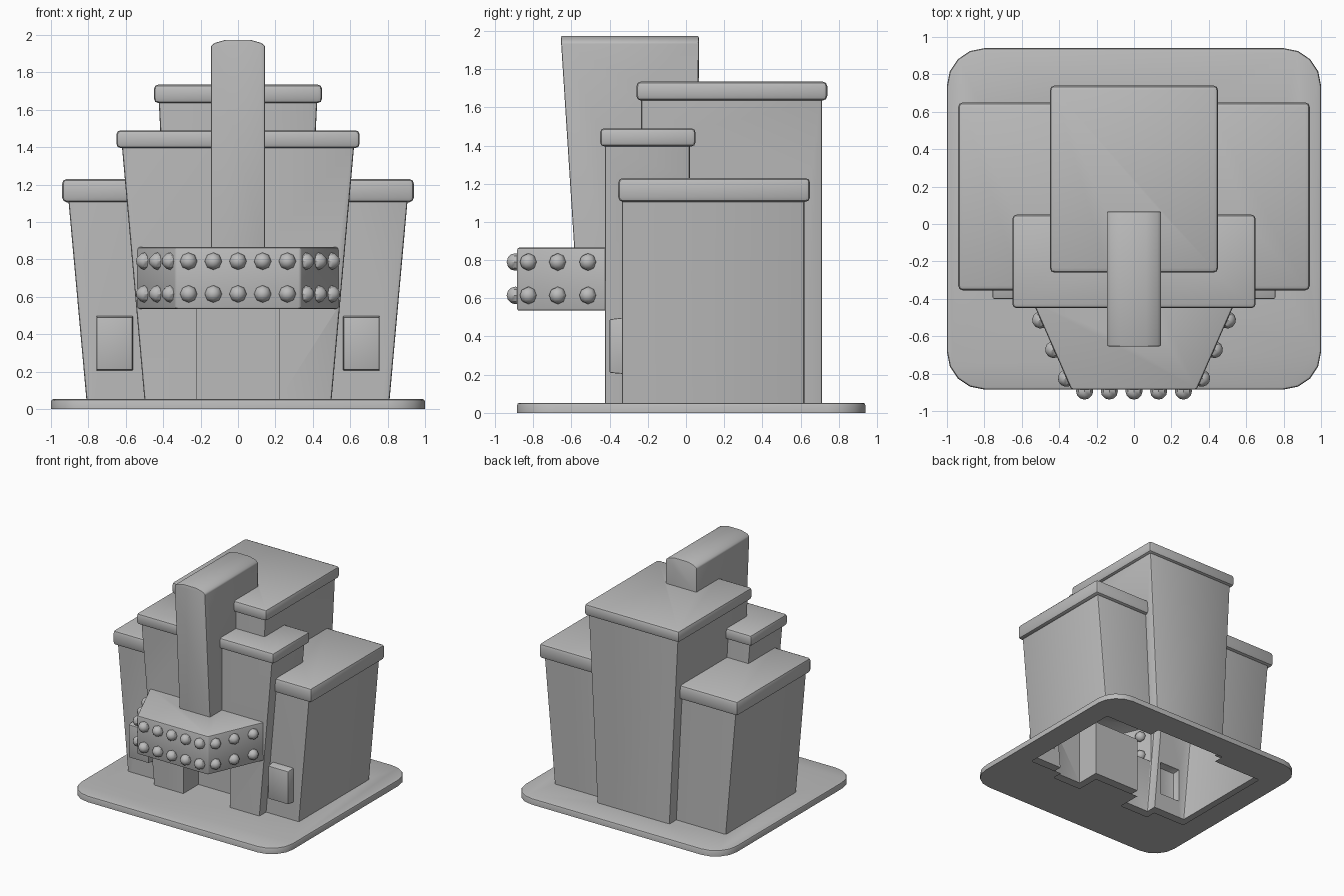
import bpy, bmesh
from math import sin, cos, pi
from mathutils import Vector

cube = bpy.data.objects.get("Cube")
if cube:
    bpy.data.objects.remove(cube, do_unlink=True)

stone = bpy.data.materials.new("grey stone")
stone.use_nodes = True
grey = (0.5, 0.5, 0.5, 1)
stone.diffuse_color = grey
stone.node_tree.nodes["Principled BSDF"].inputs["Base Color"].default_value = grey


def make_object(name, bm):
    bmesh.ops.recalc_face_normals(bm, faces=bm.faces)
    mesh = bpy.data.meshes.new(name)
    bm.to_mesh(mesh)
    bm.free()
    mesh.materials.append(stone)
    obj = bpy.data.objects.new(name, mesh)
    bpy.context.collection.objects.link(obj)
    return obj


def loft(name, low, high, bevel=0.0, pick=lambda e: True):
    """Solid between two matching rings of 3D points, with bevelled edges."""
    bm = bmesh.new()
    a = [bm.verts.new(p) for p in low]
    b = [bm.verts.new(p) for p in high]
    bm.faces.new(a)
    bm.faces.new(b)
    n = len(a)
    for i in range(n):
        j = (i + 1) % n
        bm.faces.new((a[i], a[j], b[j], b[i]))
    bmesh.ops.recalc_face_normals(bm, faces=bm.faces)
    if bevel:
        edges = [e for e in bm.edges if pick(e)]
        bmesh.ops.bevel(bm, geom=edges, offset=bevel, segments=2, profile=0.5,
                        affect='EDGES', clamp_overlap=True)
    return make_object(name, bm)


def block(name, half_low, half_high, y0, y1, z0, z1, bevel=0.0):
    """Box centred on x whose width may change with height."""
    def ring(h, z):
        return [(-h, y0, z), (h, y0, z), (h, y1, z), (-h, y1, z)]
    return loft(name, ring(half_low, z0), ring(half_high, z1), bevel)


def apply_boolean(target, other, operation):
    mod = target.modifiers.new("cut", 'BOOLEAN')
    mod.operation = operation
    mod.solver = 'EXACT'
    mod.object = other
    bpy.ops.object.select_all(action='DESELECT')
    bpy.context.view_layer.objects.active = target
    target.select_set(True)
    bpy.ops.object.modifier_apply(modifier=mod.name)
    bpy.data.objects.remove(other, do_unlink=True)


# Tapered bodies reach below the ground so that the shell can be opened later
building = block("building", 0.797, 0.908, -0.335, 0.62, -0.1, 1.13, 0.012)
parts = [
    block("wing_cap", 0.94, 0.94, -0.355, 0.65, 1.105, 1.23, 0.025),
    block("front_tower", 0.487, 0.622, -0.425, 0.02, -0.1, 1.42, 0.012),
    block("front_tower_cap", 0.65, 0.65, -0.45, 0.05, 1.395, 1.49, 0.022),
    block("back_tower", 0.335, 0.425, -0.235, 0.713, -0.1, 1.67, 0.012),
    block("back_tower_cap", 0.45, 0.45, -0.26, 0.74, 1.635, 1.735, 0.025),
]
for part in parts:
    apply_boolean(building, part, 'UNION')

# Entrance recess
apply_boolean(building, block("entrance", 0.22, 0.22, -0.6, -0.22, -0.2, 0.58), 'DIFFERENCE')

# Canopy with slanted sides
outline = [(-0.335, -0.885), (0.335, -0.885), (0.54, -0.42),
           (0.4, -0.19), (-0.4, -0.19), (-0.54, -0.42)]
canopy = loft("canopy", [(x, y, 0.535) for x, y in outline],
              [(x, y, 0.865) for x, y in outline], 0.012)
apply_boolean(building, canopy, 'UNION')

# Tall sign fin with an arched top and a leaning front
arch = [(0.145, 1.94), (0.125, 1.957), (0.065, 1.974)]
section = [(0.145, 0.8)] + arch + [(-x, z) for x, z in reversed(arch)] + [(-0.145, 0.8)]
fin = loft("sign_fin", [(x, -0.585 - (z - 0.86) * 0.064, z) for x, z in section],
           [(x, 0.067, z) for x, z in section], 0.008,
           lambda e: e.calc_face_angle(0) > 0.7)
apply_boolean(building, fin, 'UNION')

# Poster frames beside the entrance
for side in (-1, 1):
    def ring(x0, x1, z0, z1, y):
        return [(side * x, y, z) for x, z in ((x0, z0), (x1, z0), (x1, z1), (x0, z1))]
    poster = loft("poster", ring(0.56, 0.76, 0.2, 0.505, -0.28),
                  ring(0.565, 0.755, 0.21, 0.49, -0.4), 0.006)
    apply_boolean(building, poster, 'UNION')

# Rounded ground slab
radius, steps, corners = 0.2, 4, []
for k, (cx, cy) in enumerate(((0.8, 0.74), (-0.8, 0.74), (-0.8, -0.685), (0.8, -0.685))):
    for s in range(steps + 1):
        a = (k + s / steps) * pi / 2
        corners.append((cx + radius * cos(a), cy + radius * sin(a)))
slab = loft("slab", [(x, y, 0) for x, y in corners], [(x, y, 0.053) for x, y in corners],
            0.014, lambda e: all(v.co.z > 0.05 for v in e.verts))
apply_boolean(building, slab, 'UNION')

# Open the underside so the building is hollow
bm = bmesh.new()
bm.from_mesh(building.data)
below = [f for f in bm.faces if f.calc_center_median().z < -0.002]
bmesh.ops.delete(bm, geom=below, context='FACES')
bm.to_mesh(building.data)
bm.free()
building.name = "theatre_building"

# Two rows of light bulbs around the canopy
bm = bmesh.new()


def add_bulb(x, y, z, normal):
    turn = Vector(normal).to_track_quat('Z', 'Y').to_matrix().to_4x4()
    turn.translation = (x, y, z)
    bmesh.ops.create_uvsphere(bm, u_segments=8, v_segments=6, radius=0.046, matrix=turn)


for z in (0.615, 0.79):
    for i in range(-2, 3):
        add_bulb(i * 0.132, -0.893, z, (0, -1, 0))
    for side in (-1, 1):
        for t in (0.13, 0.46, 0.8):
            add_bulb(side * (0.335 + 0.205 * t), -0.885 + 0.465 * t, z,
                     (side * 0.915, -0.403, 0))
bulbs = make_object("canopy_bulbs", bm)

for obj in (building, bulbs):
    bpy.ops.object.select_all(action='DESELECT')
    bpy.context.view_layer.objects.active = obj
    obj.select_set(True)
    bpy.ops.object.shade_smooth_by_angle(angle=0.6)
